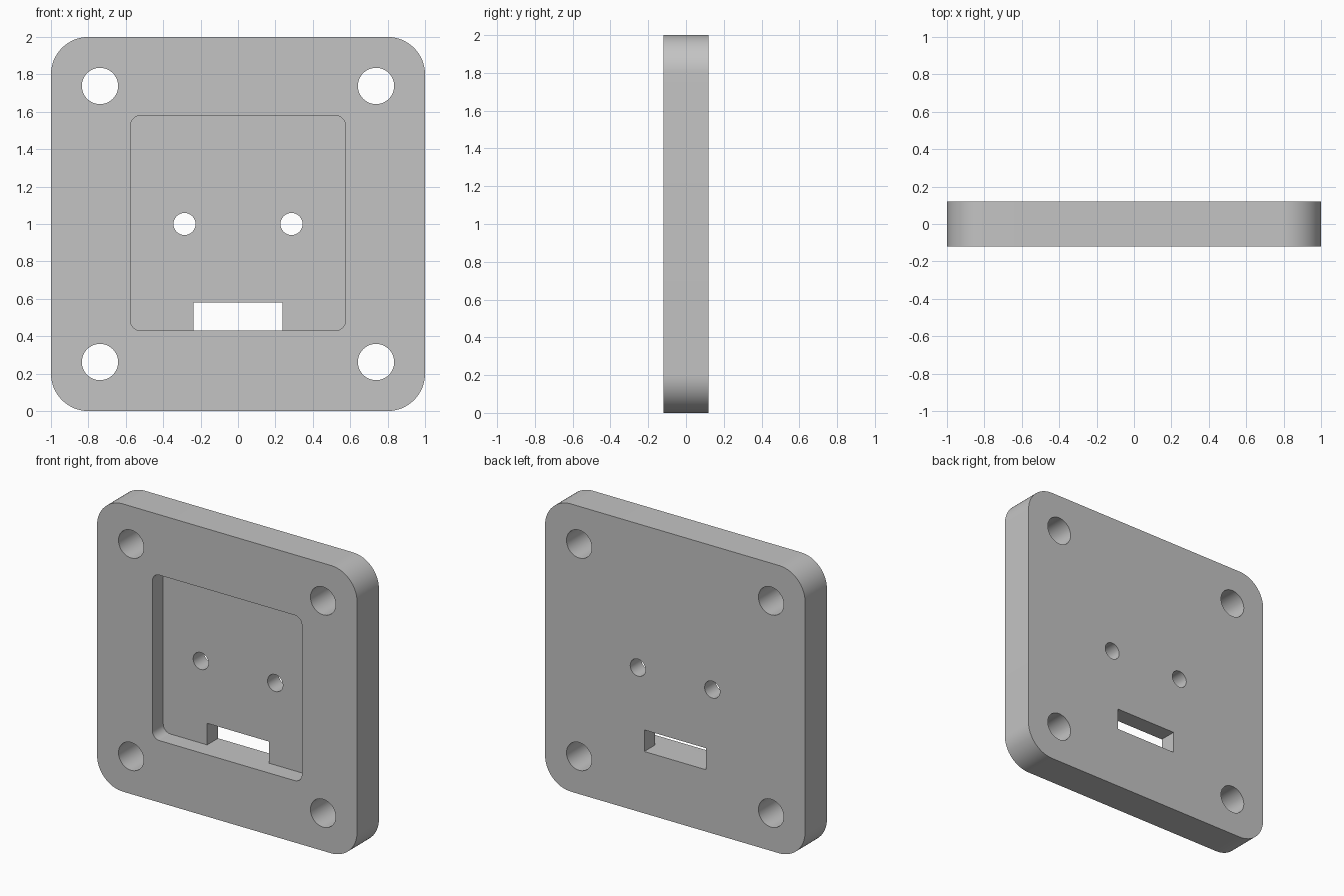
import bpy, bmesh
from math import sin, cos, pi

if "Cube" in bpy.data.objects:
    bpy.data.objects.remove(bpy.data.objects["Cube"])

THICK = 0.24
BACK, FRONT = THICK / 2, -THICK / 2
HOLE_X, HOLE_R = 0.738, 0.097
PIN_X, PIN_R = 0.286, 0.059
POCKET, SLOT_X, SLOT_H = 0.575, 0.237, 0.15


def outline(cx, cz, hw, hh, r, seg):
    """Rounded rectangle profile in the XZ plane; a circle when r equals both half sizes."""
    if r == 0:
        return [(cx + a * hw, cz + b * hh) for a, b in ((1, 1), (-1, 1), (-1, -1), (1, -1))]
    pts = []
    full = r >= hw
    for k, (a, b) in enumerate(((1, 1), (-1, 1), (-1, -1), (1, -1))):
        for i in range(seg if full else seg + 1):
            t = (k + i / seg) * pi / 2
            pts.append((cx + a * (hw - r) + r * cos(t), cz + b * (hh - r) + r * sin(t)))
    return pts


def prism(name, pts, y0, y1):
    """Solid made by extruding a profile along Y."""
    bm = bmesh.new()
    face = bm.faces.new([bm.verts.new((x, y0, z)) for x, z in pts])
    ext = bmesh.ops.extrude_face_region(bm, geom=[face])
    moved = [v for v in ext["geom"] if isinstance(v, bmesh.types.BMVert)]
    bmesh.ops.translate(bm, verts=moved, vec=(0, y1 - y0, 0))
    bmesh.ops.recalc_face_normals(bm, faces=bm.faces)
    mesh = bpy.data.meshes.new(name)
    bm.to_mesh(mesh)
    bm.free()
    obj = bpy.data.objects.new(name, mesh)
    bpy.context.collection.objects.link(obj)
    return obj


# Rounded square plate
plate = prism("mounting_plate", outline(0, 1, 1, 1, 0.2, 16), FRONT, BACK)

# Cutters: front pocket, cable slot, corner bolt holes, pin holes
cutters = [
    prism("pocket_cutter", outline(0, 1.005, POCKET, POCKET, 0.055, 8), FRONT - 0.1, 0),
    prism("slot_cutter", outline(0, 1.005 - POCKET + SLOT_H / 2, SLOT_X, SLOT_H / 2, 0, 1),
          FRONT / 2, BACK + 0.1),
]
for side in (-1, 1):
    for end in (-1, 1):
        cutters.append(prism("bolt_hole_cutter",
                             outline(side * HOLE_X, 1 + end * HOLE_X, HOLE_R, HOLE_R, HOLE_R, 12),
                             FRONT - 0.1, BACK + 0.1))
    cutters.append(prism("pin_hole_cutter",
                         outline(side * PIN_X, 1, PIN_R, PIN_R, PIN_R, 10),
                         FRONT - 0.1, BACK + 0.1))

for c in cutters:
    c.hide_render = True
    mod = plate.modifiers.new(c.name, "BOOLEAN")
    mod.operation, mod.solver, mod.object = "DIFFERENCE", "EXACT", c

# Bake the cuts and discard the cutters
deps = bpy.context.evaluated_depsgraph_get()
cut_mesh = bpy.data.meshes.new_from_object(plate.evaluated_get(deps))
plate.modifiers.clear()
plate.data = cut_mesh
for c in cutters:
    bpy.data.objects.remove(c)

# Single grey material
grey = bpy.data.materials.new("light_grey")
grey.use_nodes = True
grey.diffuse_color = (0.55, 0.55, 0.55, 1)
grey.node_tree.nodes["Principled BSDF"].inputs["Base Color"].default_value = grey.diffuse_color
plate.data.materials.clear()
plate.data.materials.append(grey)

# Smooth curved walls, keep edges sharp
bpy.ops.object.select_all(action="DESELECT")
plate.select_set(True)
bpy.context.view_layer.objects.active = plate
bpy.ops.object.shade_smooth_by_angle()
